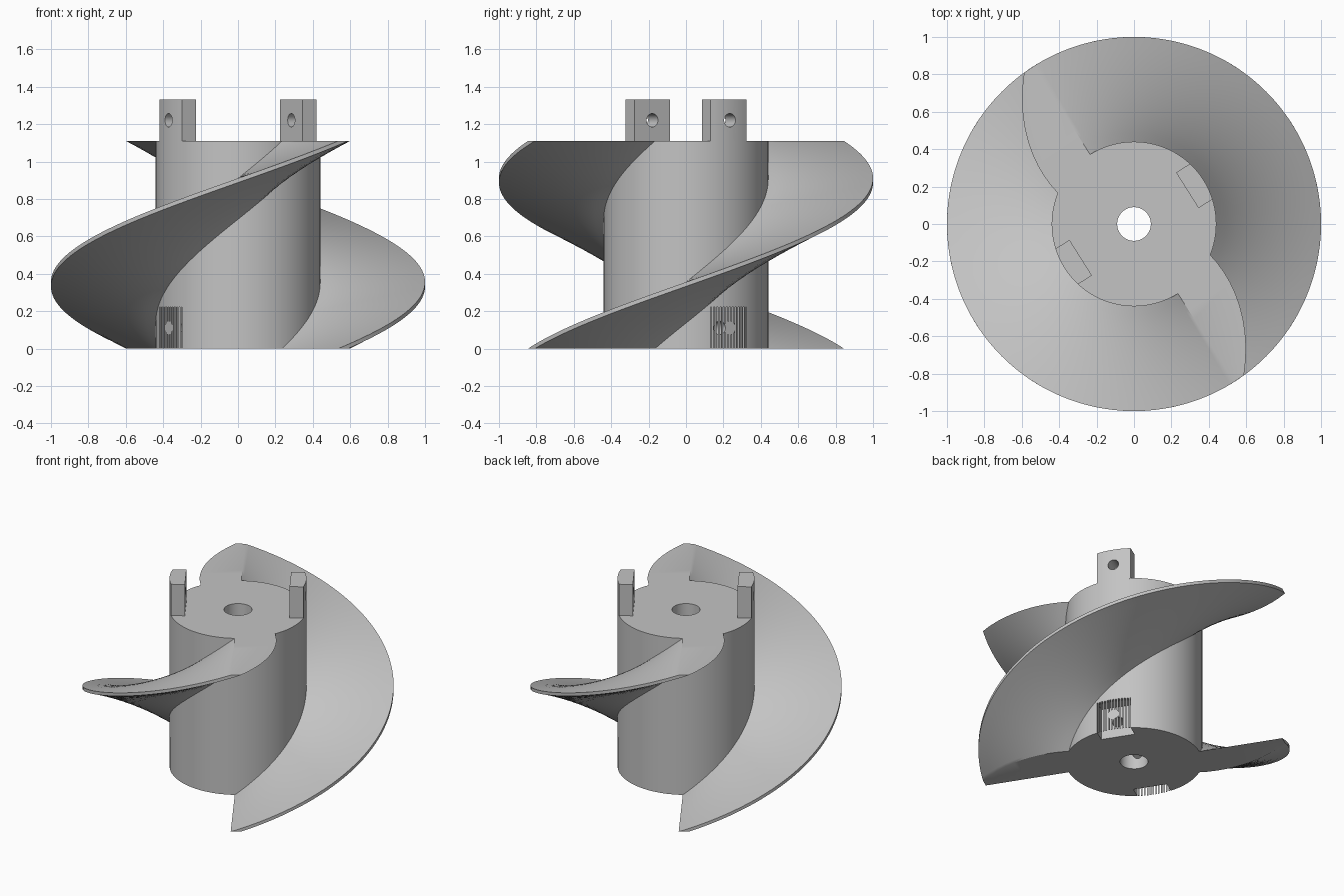
import bpy
import bmesh
from math import sin, cos, radians, pi, sqrt, asin

cube = bpy.data.objects.get("Cube")
if cube:
    bpy.data.objects.remove(cube)

HUB_R, BORE_R, HEIGHT = 0.44, 0.09, 1.11
TAB_ANGLE = radians(32.3)
TAB_IN, TAB_HALF, TAB_H = 0.337, 0.1125, 0.222
HOLE_R = 0.036

grey = bpy.data.materials.new("plain grey")
grey.use_nodes = True
grey.diffuse_color = (0.55, 0.55, 0.55, 1)
grey.node_tree.nodes["Principled BSDF"].inputs["Base Color"].default_value = (0.55, 0.55, 0.55, 1)


def make(name, bm):
    bmesh.ops.recalc_face_normals(bm, faces=bm.faces)
    mesh = bpy.data.meshes.new(name)
    bm.to_mesh(mesh)
    bm.free()
    mesh.materials.append(grey)
    obj = bpy.data.objects.new(name, mesh)
    bpy.context.collection.objects.link(obj)
    return obj


def prism(name, points, z0, z1):
    """Extrude a flat outline upward."""
    bm = bmesh.new()
    face = bm.faces.new([bm.verts.new((x, y, z0)) for x, y in points])
    top = bmesh.ops.extrude_face_region(bm, geom=[face])["geom"]
    bmesh.ops.translate(bm, vec=(0, 0, z1 - z0),
                        verts=[v for v in top if isinstance(v, bmesh.types.BMVert)])
    return make(name, bm)


def polar(r, a):
    return r * cos(a), r * sin(a)


def circle(r, n):
    return [polar(r, 2 * pi * i / n) for i in range(n)]


def arc(r, a0, a1, n):
    return [polar(r, a0 + (a1 - a0) * i / n) for i in range(n + 1)]


def tab_outline(turn, outer):
    """Straight inner edge and sides, round outer edge."""
    half = asin(TAB_HALF / outer)
    inner_r, inner_a = sqrt(TAB_IN ** 2 + TAB_HALF ** 2), asin(
        TAB_HALF / sqrt(TAB_IN ** 2 + TAB_HALF ** 2))
    return ([polar(inner_r, turn + inner_a), polar(inner_r, turn - inner_a)]
            + arc(outer, turn - half, turn + half, 12))


def cut(obj, cutter):
    mod = obj.modifiers.new("cut", 'BOOLEAN')
    mod.operation = 'DIFFERENCE'
    mod.solver = 'EXACT'
    mod.object = cutter
    bpy.context.view_layer.objects.active = obj
    bpy.ops.object.modifier_apply(modifier=mod.name)


def pin_cutter(z):
    """Cross-wise rod along the tab direction."""
    pin = prism("pin_cutter", circle(HOLE_R, 32), -0.6, 0.6)
    pin.rotation_euler = (0, pi / 2, TAB_ANGLE)
    pin.location.z = z
    pin.hide_render = True
    return pin


def blade(name, start):
    """Tapered blade section, twisted half a turn on the way up."""
    steps, spans = 120, 10
    radii = [HUB_R - 0.01 + (1 - HUB_R + 0.01) * i / spans for i in range(spans + 1)]
    section = [(r, radians(122.3)) for r in radii]
    section += [(r, radians(126 + 57 * (1 - r))) for r in reversed(radii)]
    n = len(section)
    bm = bmesh.new()
    layers = []
    for s in range(steps + 1):
        t = s / steps
        layers.append([bm.verts.new((*polar(r, a + start + pi * t), HEIGHT * t))
                       for r, a in section])
    for low, high in zip(layers, layers[1:]):
        for i in range(n):
            j = (i + 1) % n
            bm.faces.new((low[i], low[j], high[j], high[i]))
    for end in (layers[0], layers[-1]):
        for i in range(spans):
            bm.faces.new((end[i], end[i + 1], end[n - 2 - i], end[n - 1 - i]))
    return make(name, bm)


# Hub with centre bore
hub = prism("hub", circle(HUB_R, 128), 0, HEIGHT)
cutters = [prism("bore_cutter", circle(BORE_R, 48), -0.1, HEIGHT + 0.1)]
low_pin, high_pin = pin_cutter(TAB_H / 2), pin_cutter(HEIGHT + TAB_H / 2)
parts = [hub]

for side, turn in (("left", TAB_ANGLE), ("right", TAB_ANGLE + pi)):
    # Socket at the bottom of the hub, matching the tab above it
    cutters.append(prism(side + "_socket_cutter", tab_outline(turn, 0.5), -0.1, TAB_H))

    # Coupling tab on top, with a pin hole
    tab = prism(side + "_tab", tab_outline(turn, HUB_R), HEIGHT - 0.005, HEIGHT + TAB_H)
    cut(tab, high_pin)
    parts.append(tab)

    # Thin slats across the socket mouth
    count = 12
    half = asin(TAB_HALF / HUB_R)
    pitch = 2 * half / count
    for i in range(count):
        a = turn - half + pitch * (i + 0.25)
        outline = arc(HUB_R, a, a + pitch / 2, 2) + arc(HUB_R - 0.003, a + pitch / 2, a, 2)
        slat = prism(f"{side}_socket_slat_{i + 1}", outline, 0, TAB_H)
        cut(slat, low_pin)
        parts.append(slat)

for cutter in cutters + [low_pin]:
    cut(hub, cutter)

# Two spiral blades
parts += [blade("spiral_blade_a", 0), blade("spiral_blade_b", pi)]

for helper in cutters + [low_pin, high_pin]:
    bpy.data.objects.remove(helper)

# Smooth curved surfaces, keep edges crisp
bpy.ops.object.select_all(action='DESELECT')
for obj in parts:
    obj.select_set(True)
bpy.context.view_layer.objects.active = hub
bpy.ops.object.shade_smooth_by_angle(angle=radians(30))
